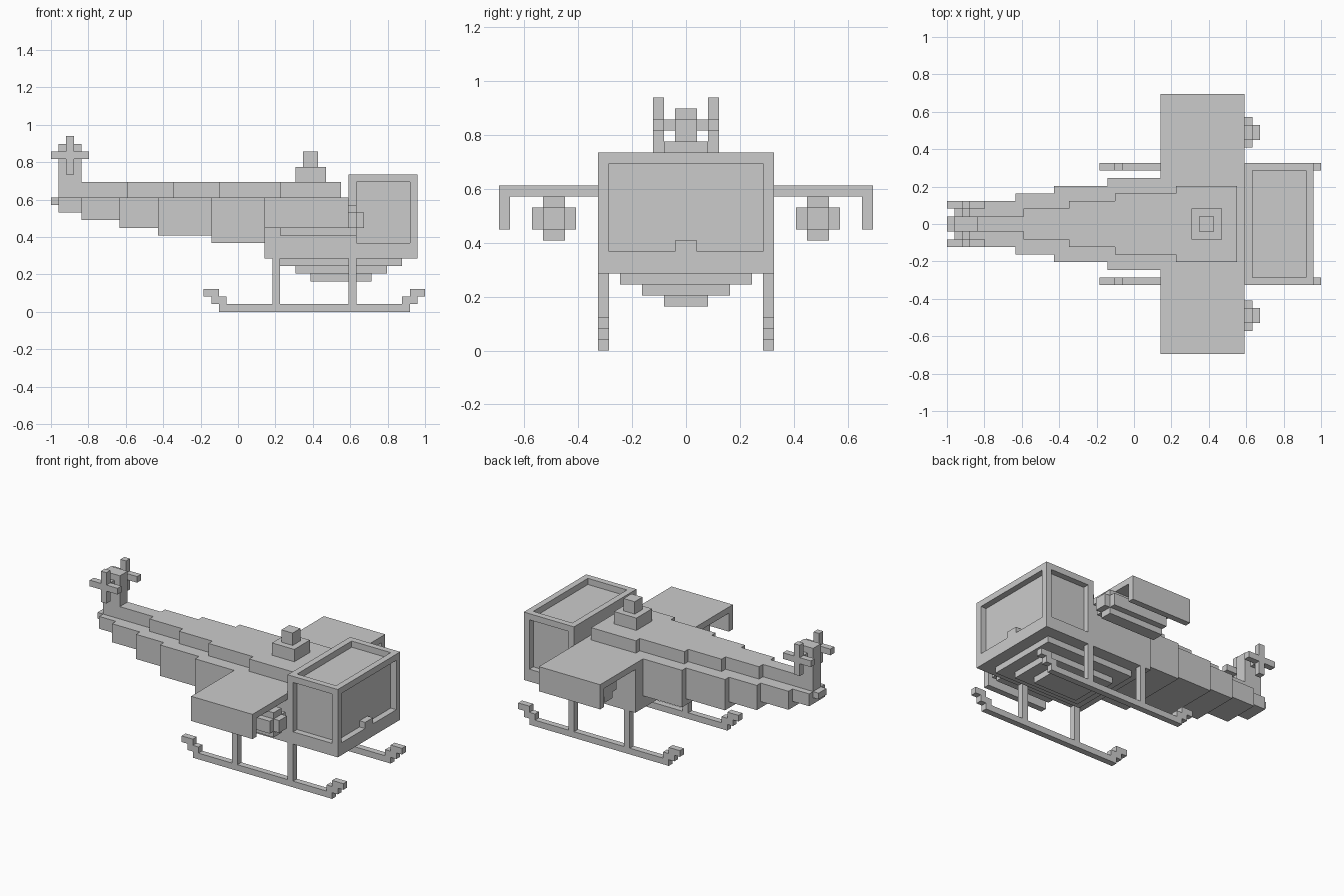
import bpy

if "Cube" in bpy.data.objects:
    bpy.data.objects.remove(bpy.data.objects["Cube"])

U = 2 / 49  # one block of the grid


def build(name, boxes):
    """Join axis-aligned boxes (x0, x1, y0, y1, z0, z1 in blocks) into one object."""
    verts, faces = [], []
    for x0, x1, y0, y1, z0, z1 in boxes:
        b = len(verts)
        verts += [(x * U - 1, y * U, z * U) for z in (z0, z1)
                  for x, y in ((x0, y0), (x1, y0), (x1, y1), (x0, y1))]
        faces += [[b + i for i in f] for f in ((3, 2, 1, 0), (4, 5, 6, 7))]
        faces += [[b + i, b + (i + 1) % 4, b + (i + 1) % 4 + 4, b + i + 4] for i in range(4)]
    mesh = bpy.data.meshes.new(name)
    mesh.from_pydata(verts, [], faces)
    obj = bpy.data.objects.new(name, mesh)
    bpy.context.collection.objects.link(obj)
    return obj


def centred(x0, x1, half, z0, z1):
    return (x0, x1, -half, half, z0, z1)


def both_sides(name, boxes):
    """Build the +y part and mirror it to -y."""
    obj = build(name, boxes)
    obj.modifiers.new("mirror", 'MIRROR').use_axis = (False, True, False)


# Cabin: inset glass box inside a frame of beams
build("cabin_glass", [centred(39.5, 47, 7, 8, 17)])
build("cabin_floor", [centred(39, 48, 8, 7, 9)])
build("cabin_back_wall", [centred(39, 40, 8, 9, 18)])
build("cabin_front_header", [centred(47, 48, 8, 17, 18)])
both_sides("cabin_roof_rail", [(40, 47, 7, 8, 17, 18)])
both_sides("cabin_front_post", [(47, 48, 7, 8, 9, 17)])
build("nose_block", [centred(47, 48, 1, 9, 10)])

# Fuselage and tapering tail boom (x0, x1, half width, bottom)
build("fuselage", [centred(28, 39, 8, 7, 15)])
boom = [(21, 28, 6, 9), (14, 21, 5, 10), (9, 14, 4, 11),
        (4, 9, 3, 12), (1, 4, 2, 13), (0, 1, 1, 14)]
build("tail_boom", [centred(a, b, h, z, 15) for a, b, h, z in boom])

# Raised spine on top, narrowing toward the tail
spine = [(30, 38, 5), (22, 30, 4), (16, 22, 3), (10, 16, 2), (4, 10, 1)]
build("top_spine", [centred(a, b, h, 15, 17) for a, b, h in spine])

# Rotor mast
build("rotor_mast", [centred(32, 36, 2, 17, 19), centred(33, 35, 1, 19, 21)])

# Stepped belly
build("belly", [centred(30 + 2 * i, 46 - 2 * i, 6 - 2 * i, 6 - i, 7 - i) for i in range(3)])

# Tail fin with a cross-shaped rotor on each side
build("tail_fin", [centred(1, 4, 1, 15, 22)])
both_sides("tail_rotor", [(2, 3, 1, 2, 20, 21), (2, 3, 2, 3, 18, 23),
                          (0, 2, 2, 3, 20, 21), (3, 5, 2, 3, 20, 21)])

# Stub wings with turned-down tips
both_sides("wing", [(28, 39, 8, 17, 14, 15), (28, 39, 16, 17, 11, 14)])

# Pods under the wings
both_sides("wing_pod", [(30, 40, 11, 13, 10, 14), (30, 40, 10, 11, 11, 13),
                        (30, 40, 13, 14, 11, 13), (40, 41, 11, 13, 11, 13)])

# Landing skids with stepped ends, and their struts
both_sides("skid", [(22, 47, 7, 8, 0, 1), (21, 23, 7, 8, 1, 2), (20, 22, 7, 8, 2, 3),
                    (46, 48, 7, 8, 1, 2), (47, 49, 7, 8, 2, 3)])
both_sides("skid_strut", [(x, x + 1, 7, 8, 1, 7) for x in (29, 39)])
